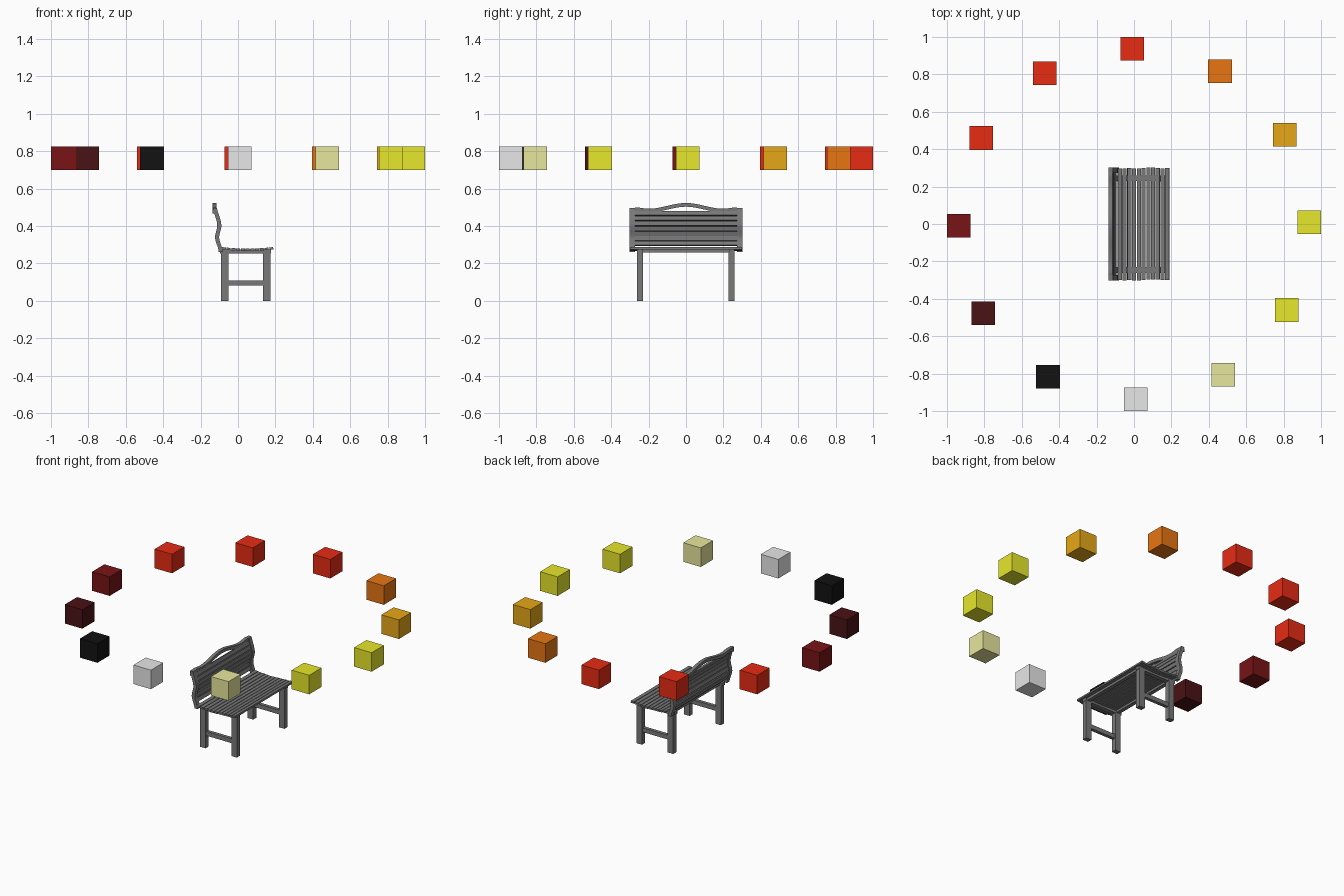
import bpy, bmesh, math, random
from mathutils import Matrix, Vector

random.seed(4)
if "Cube" in bpy.data.objects:
    bpy.data.objects.remove(bpy.data.objects["Cube"], do_unlink=True)


def material(name, rgb):
    m = bpy.data.materials.new(name)
    m.use_nodes = True
    m.diffuse_color = (*rgb, 1)
    m.node_tree.nodes["Principled BSDF"].inputs["Base Color"].default_value = (*rgb, 1)
    return m


RED = material("red", (0.8, 0.025, 0.007))
ORANGE = material("orange", (0.8, 0.18, 0.007))
AMBER = material("amber", (0.8, 0.39, 0.009))
YELLOW = material("yellow", (0.8, 0.8, 0.025))
PALE = material("pale_yellow", (0.8, 0.8, 0.34))
GREY = material("light_grey", (0.8, 0.8, 0.8))
BLACK = material("black", (0.006, 0.006, 0.006))
DARK = material("dark_maroon", (0.068, 0.006, 0.007))
MAROON = material("maroon", (0.19, 0.007, 0.008))
WOOD = material("weathered_grey", (0.19, 0.19, 0.19))


def finish(name, bm, mat):
    bmesh.ops.recalc_face_normals(bm, faces=bm.faces)
    mesh = bpy.data.meshes.new(name)
    bm.to_mesh(mesh)
    bm.free()
    mesh.materials.append(mat)
    obj = bpy.data.objects.new(name, mesh)
    bpy.context.collection.objects.link(obj)
    return obj


def box(name, centre, size, mat=WOOD, tilt=0):
    bm = bmesh.new()
    place = (Matrix.Translation(centre) @ Matrix.Rotation(tilt, 4, "Y")
             @ Matrix.Diagonal((*size, 1)))
    bmesh.ops.create_cube(bm, size=1, matrix=place)
    return finish(name, bm, mat)


def prism(name, outline, offset, mat=WOOD):
    """Extrude a closed outline of 3D points along an offset."""
    bm = bmesh.new()
    face = bm.faces.new([bm.verts.new(p) for p in outline])
    new = bmesh.ops.extrude_face_region(bm, geom=[face])["geom"]
    verts = [v for v in new if isinstance(v, bmesh.types.BMVert)]
    bmesh.ops.translate(bm, verts=verts, vec=offset)
    return finish(name, bm, mat)


def interpolate(points, t):
    """Smoothly eased value along a list of (position, value) pairs."""
    for (a, va), (b, vb) in zip(points, points[1:]):
        if t <= b:
            k = min(max((t - a) / (b - a), 0), 1)
            return va + (vb - va) * k * k * (3 - 2 * k)
    return points[-1][1]


# Ring of floating colour cubes
ring = [GREY, PALE, YELLOW, YELLOW, AMBER, ORANGE,
        RED, RED, RED, MAROON, DARK, BLACK]
for i, mat in enumerate(ring):
    a = math.radians(-89.4 + 30 * i)
    box(f"ring_cube_{i + 1}", (0.937 * math.cos(a), 0.937 * math.sin(a), 0.762),
        (0.126, 0.126, 0.124), mat)

# Legs, side stretchers and side aprons
for side, y in (("right", -0.246), ("left", 0.244)):
    for end, x in (("back", -0.07), ("front", 0.155)):
        box(f"{end}_leg_{side}", (x, y, 0.131), (0.04, 0.032, 0.262))
    box(f"stretcher_{side}", (0.042, y, 0.095), (0.2, 0.022, 0.028))
    box(f"side_apron_{side}", (0.04, y, 0.264), (0.275, 0.03, 0.02))

# Long aprons under the seat
for end, x in (("back", -0.07), ("front", 0.155)):
    box(f"{end}_apron", (x, 0, 0.266), (0.025, 0.5, 0.016))

# Seat slats, gently dished and slightly uneven at the ends
count, start, pitch = 11, -0.076, 0.0254
for i in range(count):
    x = start + i * pitch
    u = i / (count - 1) * 2 - 1
    box(f"seat_slat_{i + 1}", (x, random.uniform(-0.003, 0.003), 0.273 + 0.007 * u * u),
        (0.0215, 0.598, 0.012), tilt=-0.1 * u)

# Curved end posts of the backrest
curve = [(0.26, -0.092), (0.34, -0.112), (0.4, -0.1), (0.52, -0.127)]
heights = [0.262 + 0.235 * i / 16 for i in range(17)]
for side, y in (("right", -0.301), ("left", 0.273)):
    back = [(interpolate(curve, z) - 0.011, y, z) for z in heights]
    front = [(interpolate(curve, z) + 0.011, y, z) for z in reversed(heights)]
    prism(f"back_post_{side}", back + front, Vector((0, 0.028, 0)))

# Backrest slats following the post curve
for i in range(7):
    z = 0.306 + i * 0.0268
    slope = (interpolate(curve, z + 0.01) - interpolate(curve, z - 0.01)) / 0.02
    box(f"back_slat_{i + 1}", (interpolate(curve, z), 0, z),
        (0.013, 0.59, 0.0235), tilt=math.atan(slope))

# Arched top rail
arch = [(0, 0.523), (0.2, 0.492), (0.265, 0.499), (0.301, 0.486)]
ys = [-0.301 + 0.602 * i / 40 for i in range(41)]
tops = [(-0.136, y, interpolate(arch, abs(y))) for y in ys]
bottoms = [(x, y, z - 0.02) for x, y, z in reversed(tops)]
prism("top_rail", tops + bottoms, Vector((0.022, 0, 0)))
